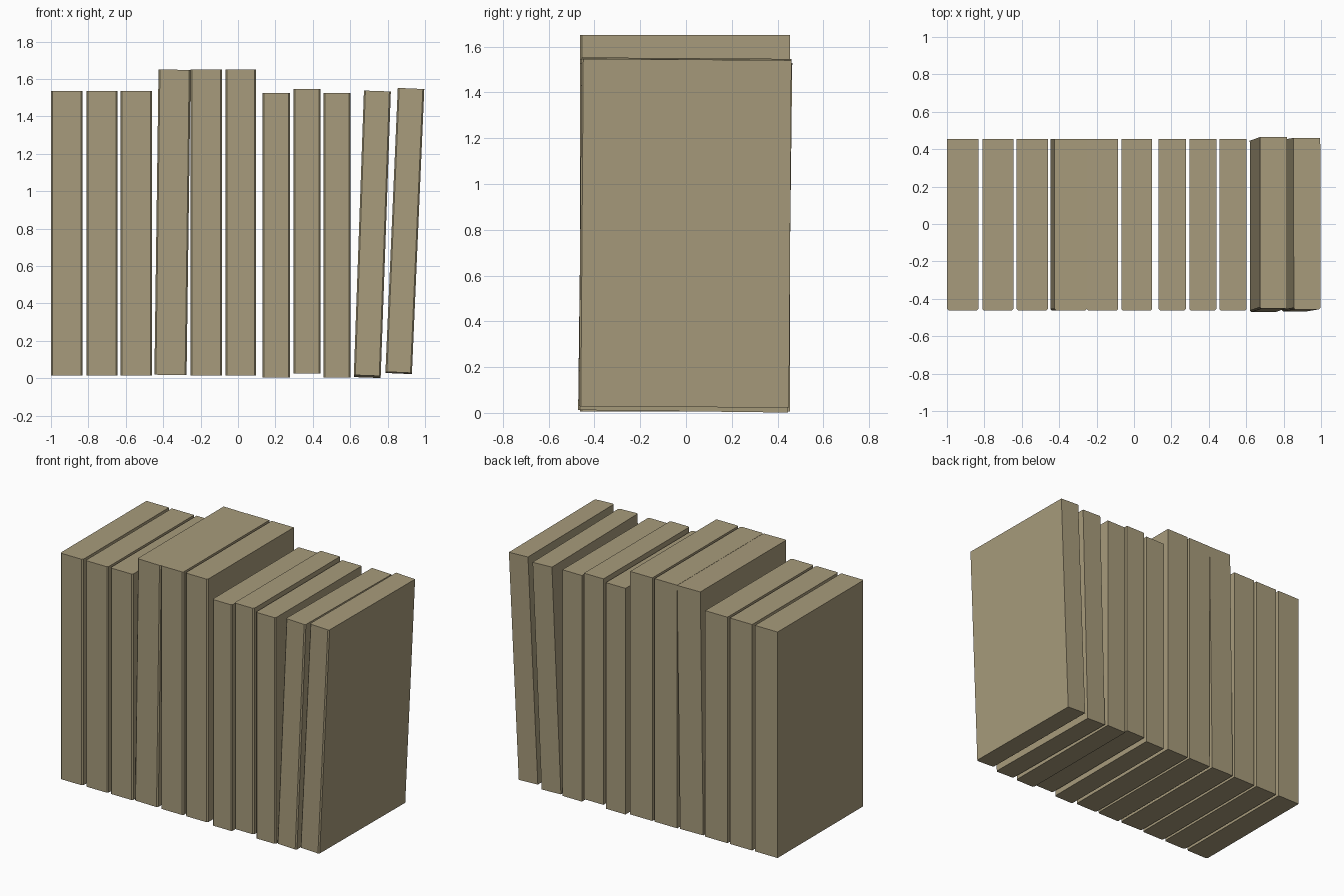
import bpy, bmesh
from mathutils import Matrix, Vector

if "Cube" in bpy.data.objects:
    bpy.data.objects.remove(bpy.data.objects["Cube"])

mat = bpy.data.materials.new("khaki")
mat.diffuse_color = (0.39, 0.33, 0.20, 1)
mat.use_nodes = True
mat.node_tree.nodes["Principled BSDF"].inputs["Base Color"].default_value = mat.diffuse_color

Y0, Y1 = -0.462, 0.455


def book(name, x0, x1, z0, z1, lean=0.0, pitch=0.0):
    """Closed book: x0/x1 at the base, lean = sideways shift of the top, pitch = tilt about x."""
    bm = bmesh.new()
    bmesh.ops.create_cube(bm, size=1)
    w, h = x1 - x0, z1 - z0
    bmesh.ops.scale(bm, vec=(w, Y1 - Y0, h), verts=bm.verts)
    # slightly softened spine edges at the front
    edges = [e for e in bm.edges if all(v.co.y < 0 for v in e.verts)
             and abs(e.verts[0].co.z - e.verts[1].co.z) > 0.1]
    bmesh.ops.bevel(bm, geom=edges, offset=0.008, segments=1, affect='EDGES')
    # tilt about the middle
    rot = Matrix.Rotation(lean / h, 4, 'Y') @ Matrix.Rotation(-pitch, 4, 'X')
    centre = Vector(((x0 + x1 + lean) / 2, (Y0 + Y1) / 2, (z0 + z1) / 2))
    bm.transform(Matrix.Translation(centre) @ rot)
    me = bpy.data.meshes.new(name)
    bm.to_mesh(me)
    bm.free()
    me.materials.append(mat)
    bpy.context.collection.objects.link(bpy.data.objects.new(name, me))


# left group, middle tall group, right thin group with two leaning books
books = [
    (-1.0, -0.832, 0.015, 1.535),
    (-0.811, -0.645, 0.015, 1.535),
    (-0.627, -0.461, 0.015, 1.535),
    (-0.447, -0.275, 0.018, 1.65, 0.022),
    (-0.253, -0.085, 0.015, 1.65),
    (-0.068, 0.097, 0.015, 1.65),
    (0.132, 0.278, 0.005, 1.526),
    (0.296, 0.441, 0.026, 1.546),
    (0.456, 0.602, 0.005, 1.526),
    (0.619, 0.763, 0.009, 1.531, 0.054, 0.012),
    (0.788, 0.930, 0.028, 1.547, 0.066, 0.007),
]
for i, b in enumerate(books):
    book(f"book_{i + 1}", *b)
